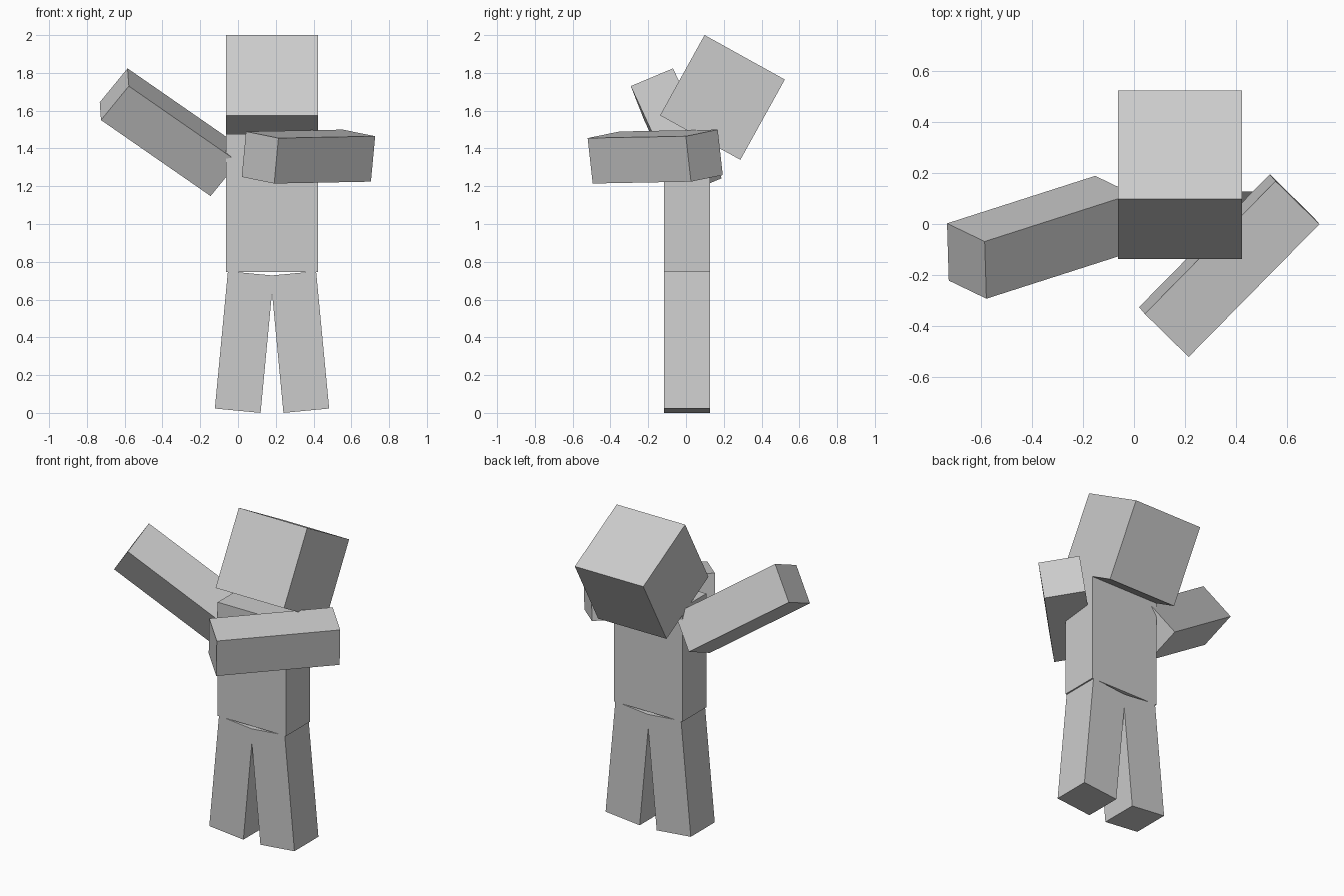
import bpy
import bmesh
from mathutils import Matrix, Vector

cube = bpy.data.objects.get("Cube")
if cube:
    bpy.data.objects.remove(cube, do_unlink=True)

grey = bpy.data.materials.new("light_grey")
grey.use_nodes = True
grey.diffuse_color = (0.6, 0.6, 0.6, 1)
grey.node_tree.nodes["Principled BSDF"].inputs["Base Color"].default_value = (0.6, 0.6, 0.6, 1)

WIDE, THIN, LONG = 0.486, 0.243, 0.73
MID_X, MID_Y = 0.18, 0.005
LIMB = (THIN, THIN, LONG)


def box(name, center, size, up=(0, 0, 1), side=(1, 0, 0)):
    """Block whose long axis follows up and whose width follows side."""
    z = Vector(up).normalized()
    y = z.cross(Vector(side)).normalized()
    x = y.cross(z)
    mesh = bpy.data.meshes.new(name)
    bm = bmesh.new()
    bmesh.ops.create_cube(bm, size=1)
    bmesh.ops.scale(bm, vec=size, verts=bm.verts)
    bm.to_mesh(mesh)
    bm.free()
    mesh.materials.append(grey)
    obj = bpy.data.objects.new(name, mesh)
    obj.matrix_world = Matrix.Translation(center) @ Matrix((x, y, z)).transposed().to_4x4()
    bpy.context.collection.objects.link(obj)
    return obj


# Torso, and head tipped back
box("torso", (MID_X, MID_Y, 1.111), (WIDE, THIN, LONG))
box("head", (MID_X, 0.193, 1.67), (WIDE, WIDE, WIDE), up=(0, 0.485, 0.875))

# Legs splayed outwards
for name, s in (("right_leg", -1), ("left_leg", 1)):
    box(name, (MID_X + s * 0.147, MID_Y, 0.375), LIMB, up=(-s * 0.095, 0, 1))

# Left arm folded across the chest, right arm raised outwards
box("left_arm", (0.373, -0.163, 1.357), LIMB, up=(0.513, 0.521, 0.01), side=(-0.176, 0.166, 0.035))
box("right_arm", (-0.365, -0.052, 1.486), LIMB, up=(-0.58, -0.186, 0.402), side=(0.147, -0.071, 0.18))
